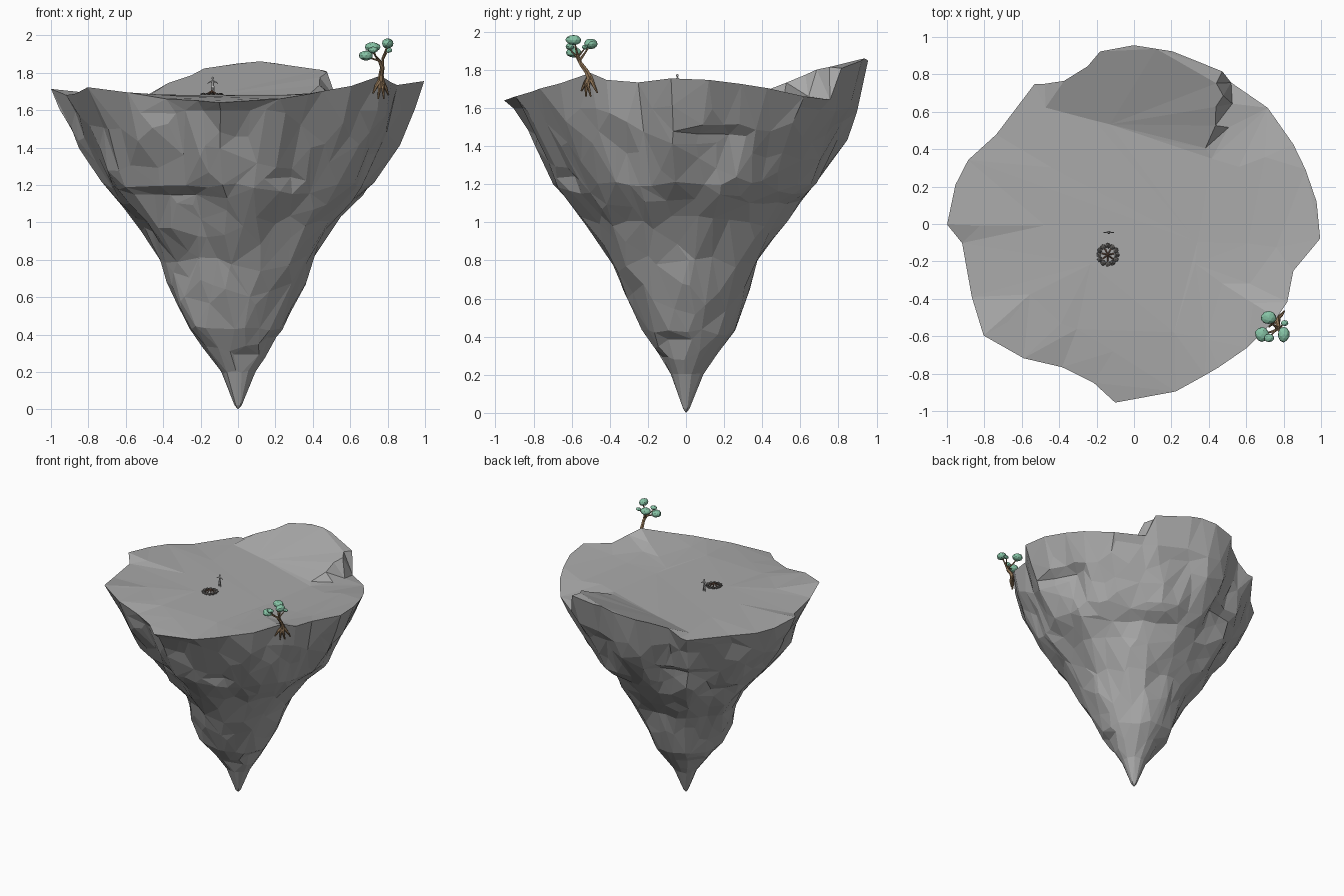
import bpy, bmesh, math, random
from mathutils import Vector, noise

if "Cube" in bpy.data.objects:
    bpy.data.objects.remove(bpy.data.objects["Cube"])

random.seed(4)
FLOOR = 1.68


def material(name, rgb):
    m = bpy.data.materials.new(name)
    m.diffuse_color = (*rgb, 1)
    m.use_nodes = True
    m.node_tree.nodes["Principled BSDF"].inputs["Base Color"].default_value = m.diffuse_color
    return m


rock = material("rock", (0.40, 0.40, 0.40))
bark = material("bark", (0.30, 0.19, 0.10))
leaf = material("leaf", (0.24, 0.55, 0.38))
char = material("charred_stone", (0.10, 0.095, 0.09))
log_mat = material("log_wood", (0.22, 0.12, 0.08))


def link_mesh(name, bm, mat=None):
    me = bpy.data.meshes.new(name)
    bm.to_mesh(me)
    bm.free()
    ob = bpy.data.objects.new(name, me)
    bpy.context.collection.objects.link(ob)
    if mat:
        me.materials.append(mat)
    return ob


def limbs(name, paths, mat=None, res=1):
    """Tapered tubes: each path is a list of (x, y, z, radius)."""
    cu = bpy.data.curves.new(name, 'CURVE')
    cu.dimensions = '3D'
    cu.bevel_depth = 1
    cu.bevel_resolution = res
    cu.use_fill_caps = True
    for path in paths:
        sp = cu.splines.new('POLY')
        sp.points.add(len(path) - 1)
        sp.use_smooth = False
        for p, (x, y, z, r) in zip(sp.points, path):
            p.co = (x, y, z, 1)
            p.radius = r
    ob = bpy.data.objects.new(name, cu)
    bpy.context.collection.objects.link(ob)
    if mat:
        cu.materials.append(mat)
    return ob


def blob(bm, centre, size, jitter=0.0, sub=1):
    """Faceted, squashed ball."""
    verts = bmesh.ops.create_icosphere(bm, subdivisions=sub, radius=1)["verts"]
    for v in verts:
        k = 1 + random.uniform(-jitter, jitter)
        v.co = Vector(c + a * s * k for c, a, s in zip(centre, v.co, size))


# Island rim seen from above: x, y, height
rim = [(1.0, -.08, 1.76), (.98, .08, 1.75), (.925, .28, 1.73), (.84, .45, 1.70), (.71, .62, 1.66),
       (.47, .81, 1.64), (.23, .92, 1.68), (0, .957, 1.68), (-.18, .925, 1.68), (-.25, .84, 1.68),
       (-.38, .76, 1.68), (-.54, .75, 1.68), (-.72, .5, 1.67), (-.88, .35, 1.68), (-.96, .2, 1.69),
       (-1.0, 0, 1.715), (-.92, -.1, 1.68), (-.87, -.4, 1.69), (-.8, -.6, 1.725), (-.56, -.73, 1.69),
       (-.38, -.765, 1.66), (-.2, -.86, 1.65), (-.1, -.955, 1.64), (.26, -.88, 1.665), (.45, -.77, 1.70),
       (.62, -.65, 1.735), (.76, -.5, 1.785), (.82, -.42, 1.75), (.855, -.24, 1.735)]
# Side profile: height, fraction of rim radius
profile = [(1.7, 1), (1.55, .93), (1.4, .855), (1.2, .74), (1.0, .57), (.8, .43), (.6, .345),
           (.43, .27), (.33, .195), (.2, .095), (.06, .035), (0, .012)]
# Undercuts: angle, half width (degrees), bottom, top, depth
dents = [(10, 14, 1.15, 1.5, .06), (232, 24, .95, 1.17, .05), (292, 10, 1.12, 1.28, .03),
         (285, 35, .22, .34, .03), (340, 30, .28, .42, .03), (60, 25, .98, 1.13, .04),
         (120, 20, 1.15, 1.35, .04), (150, 15, .95, 1.15, .04), (140, 40, .25, .38, .03)]

SUB = 4
loop = []
for a, b in zip(rim, rim[1:] + rim[:1]):
    loop += [Vector(a).lerp(Vector(b), i / SUB) for i in range(SUB)]


def top_height(x, y, z):
    """Raise the tilted slab at the back."""
    if x < .43 + (y - .4) * .2:
        slab = 1.69 + (y - .52 + .27 * x) * .38
        z = max(z, min(slab, FLOOR + (x + .48) * .7, 1.865 - abs(x - .1) * .15))
    return z


def frac(z):
    for (z0, f0), (z1, f1) in zip(profile, profile[1:]):
        if z >= z1:
            return min(1, f1 + (f0 - f1) * (z - z1) / (z0 - z1))
    return profile[-1][1]


def side_point(p, z):
    ang = math.atan2(p.y, p.x)
    t = max(0, min(.85, (1.66 - z) * 1.5))
    d = Vector((math.cos(ang), math.sin(ang), 0))
    low = .96 - .05 * d.y ** 2
    r = (p.xy.length * (1 - t) + low * t) * frac(z)
    q = d * r
    n = noise.noise(Vector((q.x * 4, q.y * 4, z * 1.6))) + .4 * noise.noise(Vector((q.x * 9, q.y * 9, z * 3.5)))
    r += n * .05 * min(1, z * 1.5, max(0, (1.72 - z) * 5))
    for a, w, lo, hi, depth in dents:
        off = abs((math.degrees(ang) - a + 180) % 360 - 180)
        if off < w and lo < z < hi:
            r -= depth * (z - lo) / (hi - lo) * min(1, (w - off) / w * 2)
    return d * max(r, .006) + Vector((0, 0, z))


# Island rock: loft of rings from plateau centre over the rim and down to the tip
rings = []
for f in (.12, .25, .38, .5, .6, .68, .76, .84, .9, .95, 1):
    rings.append([Vector((p.x * f, p.y * f, top_height(p.x * f, p.y * f, FLOOR + (p.z - FLOOR) * f ** 4)))
                  for p in loop])
for z in [1.6 - .045 * i for i in range(36)]:
    rings.append([side_point(p, max(z, .005)) for p in loop])

bm = bmesh.new()
vr = [[bm.verts.new(c) for c in ring] for ring in rings]
n = len(loop)
for a, b in zip(vr, vr[1:]):
    for i in range(n):
        j = (i + 1) % n
        bm.faces.new((a[i], b[i], b[j], a[j]))
centre = bm.verts.new((0, 0, FLOOR))
tip = bm.verts.new((0, 0, 0))
for i in range(n):
    j = (i + 1) % n
    bm.faces.new((centre, vr[0][i], vr[0][j]))
    bm.faces.new((tip, vr[-1][j], vr[-1][i]))
bmesh.ops.recalc_face_normals(bm, faces=bm.faces)
island = link_mesh("island_rock", bm, rock)
dec = island.modifiers.new("facets", 'DECIMATE')
dec.ratio = .08

# Tree clinging to the rim: trunk, branches and roots
limbs("tree_trunk", [
    [(.765, -.50, 1.74, .02), (.765, -.52, 1.79, .014), (.772, -.55, 1.83, .012), (.755, -.57, 1.865, .008)],
    [(.772, -.55, 1.83, .009), (.775, -.57, 1.88, .007), (.80, -.585, 1.945, .004)],
    [(.755, -.57, 1.865, .007), (.72, -.58, 1.875, .005), (.685, -.59, 1.89, .004)],
    [(.765, -.555, 1.855, .007), (.735, -.53, 1.89, .005), (.72, -.505, 1.93, .004)],
    [(.775, -.565, 1.87, .005), (.80, -.53, 1.915, .003)],
    [(.755, -.57, 1.865, .005), (.72, -.61, 1.91, .003)]], bark)
limbs("tree_roots", [
    [(.765, -.505, 1.765, .013), (.74, -.53, 1.73, .01), (.722, -.55, 1.69, .004)],
    [(.765, -.505, 1.765, .013), (.757, -.525, 1.72, .01), (.75, -.525, 1.66, .004)],
    [(.765, -.505, 1.765, .013), (.775, -.515, 1.72, .01), (.78, -.50, 1.66, .004)],
    [(.765, -.505, 1.765, .013), (.79, -.485, 1.72, .009), (.805, -.465, 1.68, .004)]], bark)

# Leaf clusters
bm = bmesh.new()
for c, s in [((.80, -.59, 1.957), (.031, .042, .027)), ((.72, -.50, 1.937), (.042, .036, .027)),
             ((.685, -.59, 1.892), (.038, .04, .028)), ((.722, -.61, 1.923), (.026, .022, .017)),
             ((.805, -.53, 1.92), (.02, .016, .013))]:
    blob(bm, c, s, .05, 2)
link_mesh("tree_leaves", bm, leaf)

# Campfire: low ring of stones and leaning logs
cx, cy = -.14, -.165
bm = bmesh.new()
for i in range(12):
    a = i * math.tau / 12
    blob(bm, (cx + .049 * math.cos(a), cy + .049 * math.sin(a), 1.682), (.016, .016, .011), .1)
link_mesh("campfire_stones", bm, char)
logs = []
for i in range(7):
    a = i * math.tau / 7 + .2
    c, s = math.cos(a), math.sin(a)
    logs.append([(cx + .033 * c, cy + .033 * s, 1.684, .004), (cx - .004 * c, cy - .004 * s, 1.706, .003)])
limbs("campfire_logs", logs, log_mat)

# Small standing figure behind the fire
fx, fy = -.135, -.045
body = [[(fx, fy, 1.722, .008), (fx, fy, 1.738, .007), (fx, fy, 1.755, .009), (fx, fy, 1.762, .003)]]
for s in (-1, 1):
    body.append([(fx + s * .005, fy, 1.728, .005), (fx + s * .007, fy, 1.70, .004), (fx + s * .008, fy, 1.678, .003)])
    body.append([(fx + s * .006, fy, 1.755, .004), (fx + s * .018, fy, 1.75, .003), (fx + s * .028, fy, 1.742, .002)])
limbs("figure_body", body)
bm = bmesh.new()
blob(bm, (fx, fy, 1.771), (.006, .007, .008), 0, 2)
link_mesh("figure_head", bm)
